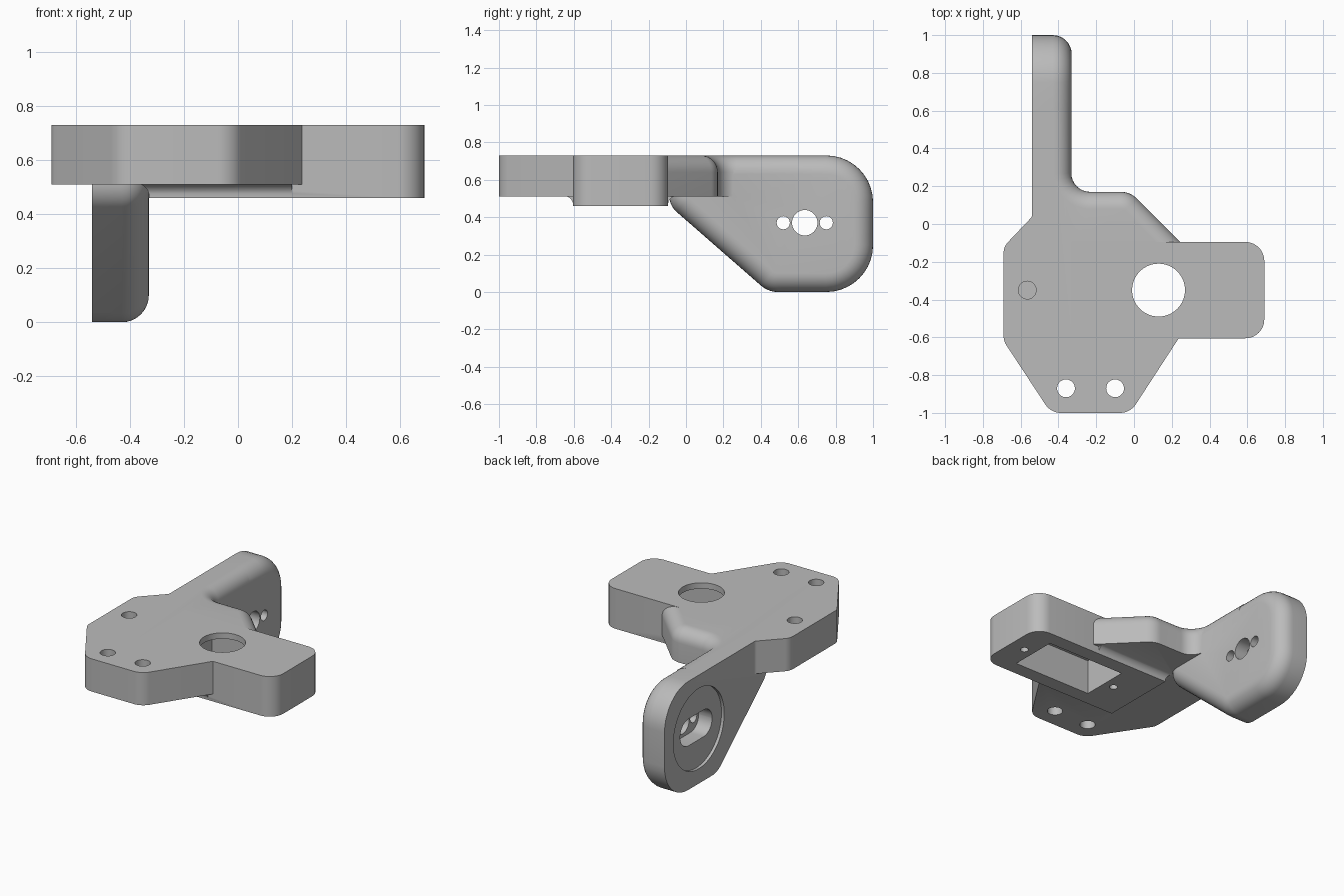
import bpy, bmesh, math
from mathutils import Vector

cube = bpy.data.objects.get("Cube")
if cube:
    bpy.data.objects.remove(cube, do_unlink=True)

grey = bpy.data.materials.new("plain_grey")
grey.use_nodes = True
grey.diffuse_color = (0.5, 0.5, 0.5, 1)
grey.node_tree.nodes["Principled BSDF"].inputs["Base Color"].default_value = (0.5, 0.5, 0.5, 1)


def rounded(corners, steps=8):
    """Outline from (u, v, radius) corners, with each corner rounded."""
    out = []
    for i, (u, v, r) in enumerate(corners):
        p = Vector((u, v))
        if r == 0:
            out.append(p)
            continue
        a = (Vector(corners[i - 1][:2]) - p).normalized()
        b = (Vector(corners[(i + 1) % len(corners)][:2]) - p).normalized()
        half = a.angle(b) / 2
        centre = p + (a + b).normalized() * (r / math.sin(half))
        start = p + a * (r / math.tan(half)) - centre
        end = p + b * (r / math.tan(half)) - centre
        turn = math.atan2(start.cross(end), start.dot(end))
        for k in range(steps + 1):
            t = turn * k / steps
            c, s = math.cos(t), math.sin(t)
            out.append(centre + Vector((start.x * c - start.y * s, start.x * s + start.y * c)))
    return out


def circle(u, v, r, n=48):
    return [Vector((u + r * math.cos(k * math.tau / n), v + r * math.sin(k * math.tau / n)))
            for k in range(n)]


def box(u0, v0, u1, v1, r=0):
    return rounded([(u0, v0, r), (u1, v0, r), (u1, v1, r), (u0, v1, r)])


def loft(name, layers, axis="Z", round_edge=None, width=0):
    """Solid through (outline, height) layers, with chosen edges rounded over."""
    bm = bmesh.new()
    rings = []
    for outline, h in layers:
        rings.append([bm.verts.new((p.x, p.y, h) if axis == "Z" else (h, p.x, p.y))
                      for p in outline])
    n = len(rings[0])
    for low, high in zip(rings, rings[1:]):
        for i in range(n):
            j = (i + 1) % n
            bm.faces.new((low[i], low[j], high[j], high[i]))
    bm.faces.new(rings[0][::-1])
    bm.faces.new(rings[-1])
    bmesh.ops.recalc_face_normals(bm, faces=bm.faces)
    if round_edge:
        edges = [e for e in bm.edges if round_edge(e.verts[0].co, e.verts[1].co)]
        bmesh.ops.bevel(bm, geom=edges, offset=width, offset_type="OFFSET", segments=8,
                        profile=0.5, affect="EDGES", clamp_overlap=False)
        bmesh.ops.recalc_face_normals(bm, faces=bm.faces)
    mesh = bpy.data.meshes.new(name)
    bm.to_mesh(mesh)
    bm.free()
    mesh.materials.append(grey)
    obj = bpy.data.objects.new(name, mesh)
    bpy.context.collection.objects.link(obj)
    return obj


def combine(body, other, operation):
    mod = body.modifiers.new("combine", "BOOLEAN")
    mod.operation, mod.solver, mod.object = operation, "EXACT", other
    bpy.context.view_layer.objects.active = body
    bpy.ops.object.modifier_apply(modifier=mod.name)
    bpy.data.objects.remove(other, do_unlink=True)


TOP, UNDER, PAD = 0.73, 0.51, 0.46


# Main plate, its back edge rounded over on top
def back_edge(a, b):
    m = (a + b) / 2
    return (min(a.z, b.z) > TOP - 0.01 and -0.1 < m.y < 0.55 and m.x + m.y > -0.15)


plate_outline = rounded([
    (-0.69, -0.62, 0.08), (-0.44, -1, 0.1), (-0.02, -1, 0.1), (0.24, -0.6, 0),
    (0.3, -0.55, 0), (0.3, -0.15, 0), (-0.02, 0.17, 0.12), (-0.332, 0.17, 0.1),
    (-0.332, 0.6, 0), (-0.538, 0.6, 0), (-0.538, 0.04, 0.04), (-0.69, -0.12, 0.08)])
body = loft("bracket", [(plate_outline, UNDER), (plate_outline, TOP)],
            round_edge=back_edge, width=0.09)

# Motor block running out to the side
block_outline = rounded([(-0.33, -0.605, 0), (0.69, -0.605, 0.1),
                         (0.69, -0.095, 0.1), (-0.33, -0.095, 0)])
combine(body, loft("motor_block", [(block_outline, PAD), (block_outline, TOP)]), "UNION")

# Hollow fillet between the block and the underside of the plate
layers = []
for k in range(7):
    t = k / 6 * math.pi / 2
    d = 0.045 * (1 - math.cos(t)) - 0.002
    layers.append((box(-0.33 - d, -0.605 - d, 0.2, -0.095 + d),
                   PAD + 0.002 + 0.05 * math.sin(t)))
combine(body, loft("block_fillet", layers), "UNION")

# Upright side wall, rounded over on its inner face
wall_outline = rounded([(-0.09, TOP, 0), (-0.09, 0.463, 0.12), (0.44, 0, 0.14),
                        (1, 0, 0.25), (1, TOP, 0.25)], 10)
combine(body, loft("side_wall", [(wall_outline, -0.54), (wall_outline, -0.33)], "X",
                   lambda a, b: min(a.x, b.x) > -0.34, 0.1), "UNION")

# Holes, pockets and recesses: outline, start, end, axis
cuts = [
    (box(-0.06, -0.51, 0.51, -0.19), 0.4, 0.69, "Z"),       # motor pocket
    (circle(0.13, -0.35, 0.14, 64), 0.6, 0.8, "Z"),         # shaft opening
    (circle(-0.565, -0.35, 0.047), 0.56, 0.8, "Z"),         # blind hole
    (circle(0.635, 0.37, 0.27, 64), -0.6, -0.52, "X"),      # round recess
    (box(0.465, 0.28, 0.805, 0.46, 0.089), -0.6, -0.42, "X"),  # slot
    (circle(0.635, 0.37, 0.068), -0.6, -0.3, "X"),          # pivot hole
]
for x in (-0.36, -0.1):
    cuts.append((circle(x, -0.87, 0.047), 0.4, 0.8, "Z"))   # front mounting holes
for x in (-0.13, 0.58):
    cuts.append((circle(x, -0.35, 0.025), 0.4, 0.62, "Z"))  # motor screw holes
for y in (0.52, 0.75):
    cuts.append((circle(y, 0.37, 0.035), -0.6, -0.3, "X"))  # pivot screw holes
for outline, start, end, axis in cuts:
    cutter = loft("cutter", [(outline, start), (outline, end)], axis)
    cutter.hide_render = True
    combine(body, cutter, "DIFFERENCE")

# Smooth curves, keep edges sharp
bpy.ops.object.select_all(action="DESELECT")
body.select_set(True)
bpy.context.view_layer.objects.active = body
bpy.ops.object.shade_smooth_by_angle(angle=math.radians(30))
